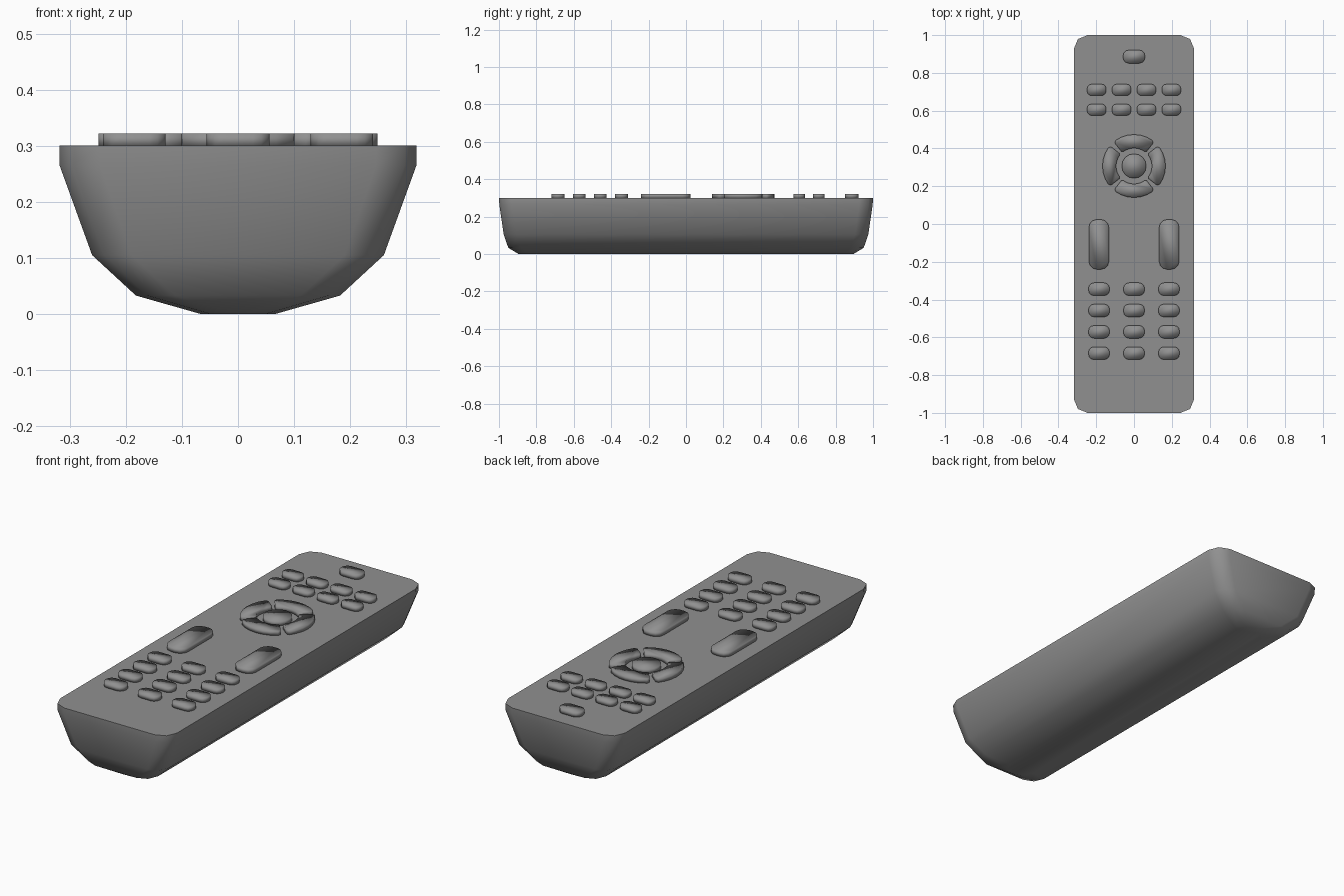
import bpy, bmesh, math

if "Cube" in bpy.data.objects:
    bpy.data.objects.remove(bpy.data.objects["Cube"])

grey = bpy.data.materials.new("mid_grey")
grey.diffuse_color = (0.28, 0.28, 0.28, 1)
grey.use_nodes = True
grey.node_tree.nodes["Principled BSDF"].inputs["Base Color"].default_value = grey.diffuse_color

TOP, RAISED = 0.30, 0.322


def make_object(name, bm):
    mesh = bpy.data.meshes.new(name)
    bmesh.ops.recalc_face_normals(bm, faces=bm.faces)
    for f in bm.faces:
        f.smooth = True
    bm.to_mesh(mesh)
    bm.free()
    mesh.materials.append(grey)
    ob = bpy.data.objects.new(name, mesh)
    bpy.context.collection.objects.link(ob)
    return ob


def rounded_rect(hw, hl, r, steps):
    """Counter-clockwise outline with arc corners."""
    pts = []
    for k, (sx, sy) in enumerate([(1, 1), (-1, 1), (-1, -1), (1, -1)]):
        for i in range(steps + 1):
            a = math.pi / 2 * (k + i / steps)
            pts.append((sx * (hw - r) + r * math.cos(a), sy * (hl - r) + r * math.sin(a)))
    return pts


def loft(bm, rings, cap_bottom=True):
    for a, b in zip(rings, rings[1:]):
        n = len(a)
        for i in range(n):
            j = (i + 1) % n
            bm.faces.new((a[i], a[j], b[j], b[i]))
    bm.faces.new(rings[-1])
    if cap_bottom:
        bm.faces.new(rings[0][::-1])


def button(name, outline, cx, cy):
    bm = bmesh.new()
    rings = [[bm.verts.new((cx + x, cy + y, z)) for x, y in outline] for z in (TOP - 0.002, RAISED)]
    loft(bm, rings)
    return make_object(name, bm)


# Body: boat-shaped shell, (height, half width, half length, corner radius)
bm = bmesh.new()
levels = [(0, 0.066, 0.895, 0.06), (0.033, 0.182, 0.95, 0.07), (0.105, 0.26, 0.975, 0.07),
          (0.265, 0.318, 0.998, 0.072), (TOP, 0.318, 1.0, 0.072)]
loft(bm, [[bm.verts.new((x, y, z)) for x, y in rounded_rect(hw, hl, r, 2)]
          for z, hw, hl, r in levels])
body = make_object("body", bm)
bpy.context.view_layer.objects.active = body
body.select_set(True)
bpy.ops.object.shade_smooth_by_angle(angle=math.radians(60))
body.select_set(False)

# Power button
button("power_button", rounded_rect(0.058, 0.035, 0.03, 3), 0, 0.886)

# Two rows of four function buttons
for y in (0.71, 0.605):
    for x in (-0.198, -0.066, 0.066, 0.198):
        button("function_button", rounded_rect(0.051, 0.031, 0.026, 3), x, y)

# Round centre button and four arc-shaped direction buttons
CY = 0.307
button("centre_button", [(0.065 * math.cos(i * math.tau / 16), 0.065 * math.sin(i * math.tau / 16))
                         for i in range(16)], 0, CY)
polar = [(0.167, -36 + 12 * i) for i in range(7)] + [(0.157, 40), (0.103, 41)]
polar += [(0.095, 35 - 70 / 6 * i) for i in range(7)] + [(0.103, -41), (0.157, -40)]
for name, turn in (("right", 0), ("up", 90), ("left", 180), ("down", 270)):
    button(name + "_button", [(r * math.cos(math.radians(a + turn)), r * math.sin(math.radians(a + turn)))
                              for r, a in polar], 0, CY)

# Tall rocker buttons on both sides
for x in (-0.186, 0.186):
    button("rocker_button", rounded_rect(0.053, 0.132, 0.042, 3), x, -0.108)

# Number pad
for y in (-0.345, -0.458, -0.571, -0.684):
    for x in (-0.185, 0, 0.185):
        button("number_button", rounded_rect(0.056, 0.034, 0.029, 3), x, y)
